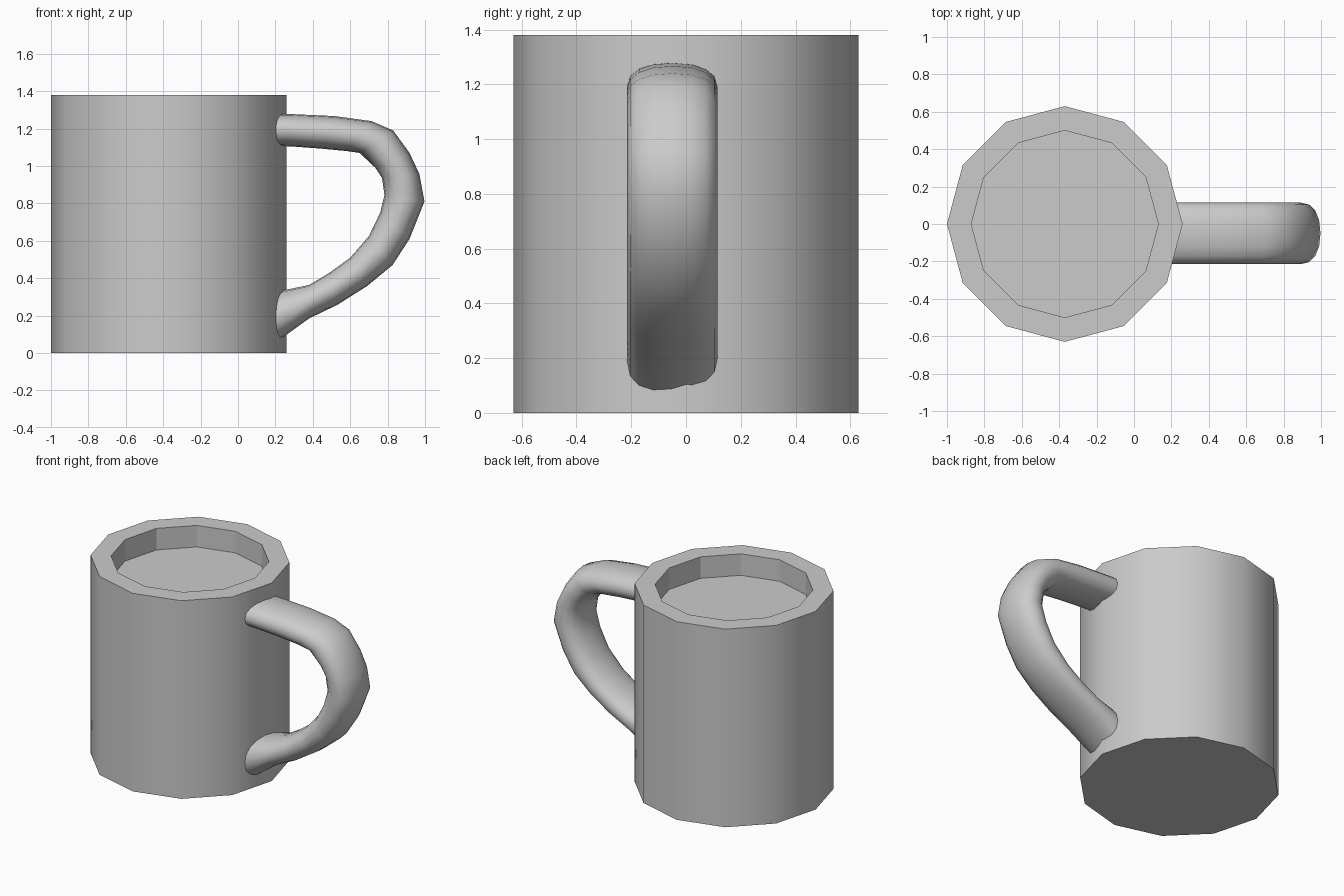
import bpy, bmesh, math

if "Cube" in bpy.data.objects:
    bpy.data.objects.remove(bpy.data.objects["Cube"])

SIDES = 12
CX = -0.37


def make_object(name, bm):
    bmesh.ops.recalc_face_normals(bm, faces=bm.faces[:])
    mesh = bpy.data.meshes.new(name)
    bm.to_mesh(mesh)
    bm.free()
    obj = bpy.data.objects.new(name, mesh)
    bpy.context.collection.objects.link(obj)
    return obj


def bridge(bm, a, b, smooth):
    n = len(a)
    for i in range(n):
        f = bm.faces.new((a[i], a[(i + 1) % n], b[(i + 1) % n], b[i]))
        f.smooth = smooth


def sharpen_rings(bm, limit):
    # keep strong corners crisp
    bm.normal_update()
    for e in bm.edges:
        if len(e.link_faces) == 2 and e.calc_face_angle(0) > limit:
            e.smooth = False


# Mug body: twelve-sided wall, rim and recessed drink surface
bm = bmesh.new()
profile = [(0.63, 0.0), (0.63, 1.38), (0.50, 1.38), (0.50, 1.23)]
rings = []
for r, z in profile:
    rings.append([bm.verts.new((CX + r * math.cos(2 * math.pi * i / SIDES),
                                r * math.sin(2 * math.pi * i / SIDES), z))
                  for i in range(SIDES)])
for k in range(3):
    bridge(bm, rings[k], rings[k + 1], k == 0)
bm.faces.new(rings[0][::-1])
bm.faces.new(rings[-1])
bmesh.ops.recalc_face_normals(bm, faces=bm.faces[:])
sharpen_rings(bm, math.radians(50))
make_object("mug_body", bm)

# Handle: oval sections spanning the outer and inner side profiles (x, z)
outer = [(0.15, 1.28), (0.28, 1.278), (0.516, 1.267), (0.714, 1.24), (0.83, 1.19),
         (0.917, 1.07), (0.97, 0.957), (0.997, 0.81), (0.917, 0.61),
         (0.826, 0.47), (0.69, 0.358), (0.53, 0.257), (0.38, 0.185),
         (0.235, 0.08), (0.15, 0.03)]
inner = [(0.15, 1.11), (0.28, 1.105), (0.445, 1.093), (0.58, 1.08), (0.65, 1.07),
         (0.735, 0.99), (0.77, 0.936), (0.783, 0.845), (0.76, 0.75),
         (0.70, 0.626), (0.60, 0.51), (0.49, 0.43), (0.38, 0.364),
         (0.25, 0.337), (0.15, 0.30)]
SEG = 16
HALF_WIDTH, CY = 0.165, -0.05


def rounded(v):
    return math.copysign(abs(v) ** 0.88, v)


bm = bmesh.new()
rings = []
for (ox, oz), (ix, iz) in zip(outer, inner):
    ring = []
    for i in range(SEG):
        a = 2 * math.pi * i / SEG
        t, w = rounded(math.cos(a)), rounded(math.sin(a))
        ring.append(bm.verts.new(((ox + ix) / 2 + t * (ox - ix) / 2,
                                  CY + HALF_WIDTH * w,
                                  (oz + iz) / 2 + t * (oz - iz) / 2)))
    rings.append(ring)
for a, b in zip(rings, rings[1:]):
    bridge(bm, a, b, True)
bm.faces.new(rings[0])
bm.faces.new(rings[-1])
make_object("handle", bm)
